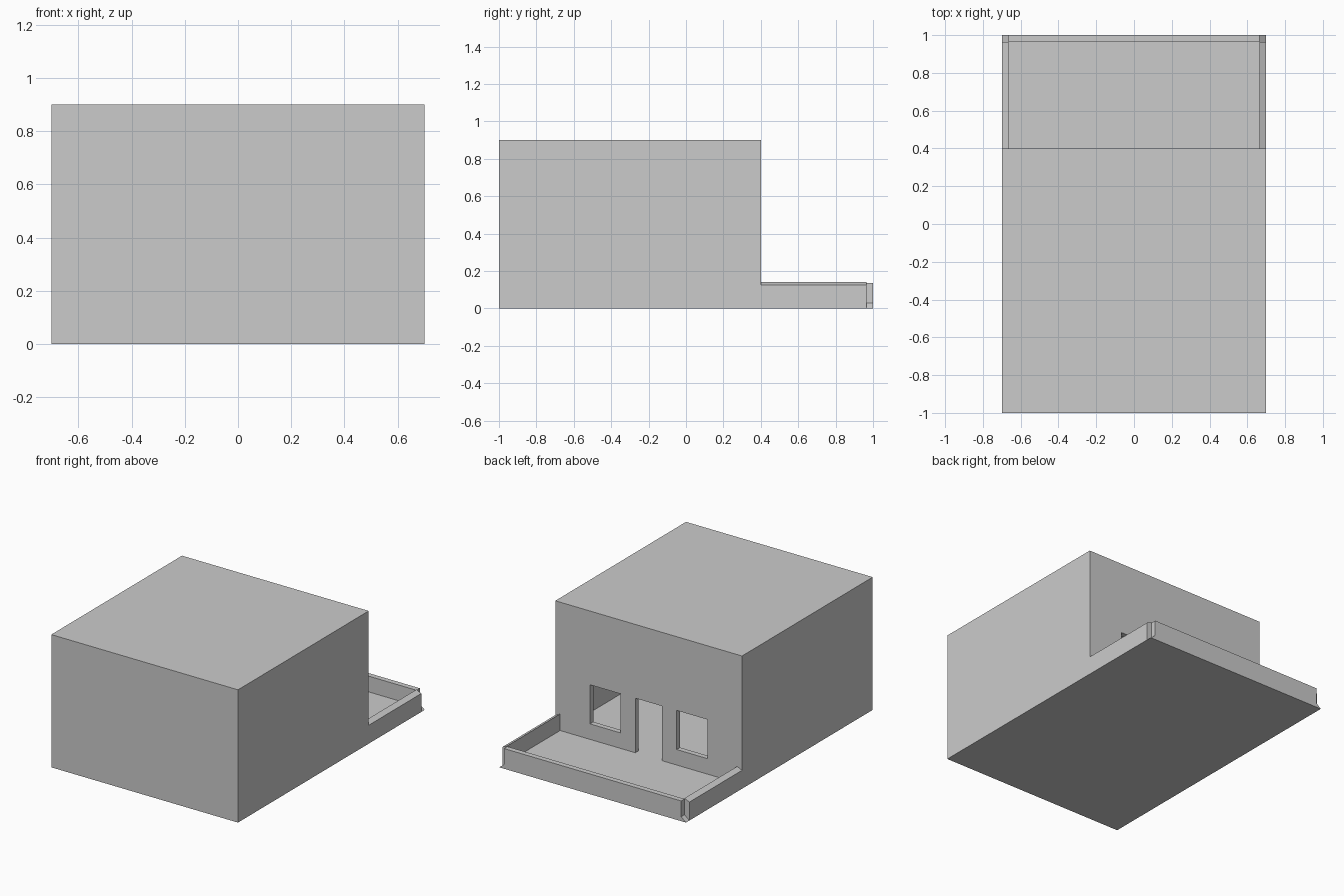
import bpy
import bmesh

if "Cube" in bpy.data.objects:
    bpy.data.objects.remove(bpy.data.objects["Cube"])

W, WALL, FLOOR = 0.7, 0.036, 0.03   # half width, wall thickness, floor height
INNER = W - WALL
REAR = 0.4                          # rear face of the house


def prism(name, profile, y0, y1):
    """Extrude an (x, z) profile along y."""
    bm = bmesh.new()
    face = bm.faces.new([bm.verts.new((x, y0, z)) for x, z in profile])
    ext = bmesh.ops.extrude_face_region(bm, geom=[face])
    verts = [v for v in ext["geom"] if isinstance(v, bmesh.types.BMVert)]
    bmesh.ops.translate(bm, verts=verts, vec=(0, y1 - y0, 0))
    bmesh.ops.recalc_face_normals(bm, faces=bm.faces)
    mesh = bpy.data.meshes.new(name)
    bm.to_mesh(mesh)
    bm.free()
    obj = bpy.data.objects.new(name, mesh)
    bpy.context.collection.objects.link(obj)
    return obj


def box(name, x0, x1, y0, y1, z0, z1):
    return prism(name, [(x0, z0), (x1, z0), (x1, z1), (x0, z1)], y0, y1)


def cut(target, cutter):
    mod = target.modifiers.new("cut", 'BOOLEAN')
    mod.operation = 'DIFFERENCE'
    mod.solver = 'EXACT'
    mod.object = cutter
    bpy.context.view_layer.objects.active = target
    bpy.ops.object.modifier_apply(modifier=mod.name)
    bpy.data.objects.remove(cutter)


# House shell: hollow room, then door and two windows in the rear wall
house = box("house", -W, W, -1, REAR, 0, 0.9)
cut(house, box("room_cutter", -INNER, INNER, -1 + WALL, REAR - WALL, FLOOR, 0.9 - WALL))
cut(house, box("door_cutter", -0.1, 0.1, REAR - 0.1, REAR + 0.1, FLOOR, 0.4))
for x0, x1 in ((0.21, 0.44), (-0.44, -0.21)):
    cut(house, box("window_cutter", x0, x1, REAR - 0.1, REAR + 0.1, 0.135, 0.4))

# Terrace floor with sides sloping down to the ground edge
prism("terrace_floor", [(-W, 0), (W, 0), (INNER, FLOOR), (-INNER, FLOOR)], REAR, 1)

# Low side walls with sloping tops, stopping short of the corners
for name, s in (("left", -1), ("right", 1)):
    prism(name + "_terrace_wall",
          [(s * W, 0), (s * W, 0.125), (s * INNER, 0.142), (s * INNER, FLOOR)],
          REAR, 1 - WALL)

# Low rear wall
box("rear_terrace_wall", -INNER, INNER, 1 - WALL, 1, FLOOR, 0.137)
